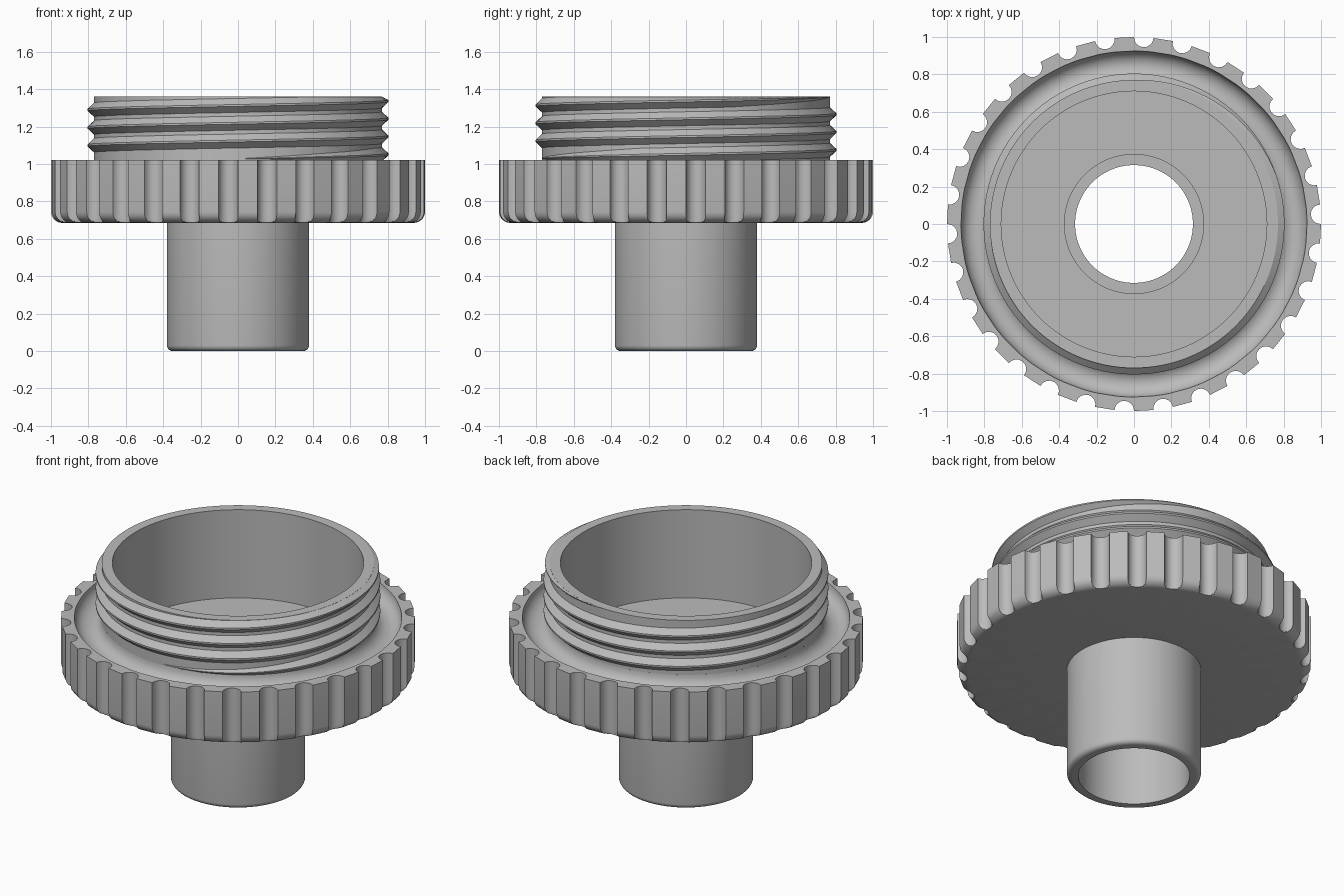
import bpy, bmesh
from math import cos, sin, pi, radians

cube = bpy.data.objects.get("Cube")
if cube:
    bpy.data.objects.remove(cube, do_unlink=True)

grey = bpy.data.materials.new("plain grey")
grey.use_nodes = True
colour = (0.5, 0.5, 0.5, 1)
grey.diffuse_color = colour
grey.node_tree.nodes["Principled BSDF"].inputs["Base Color"].default_value = colour


def loft(name, rings, closed=True):
    """Skin a list of equally long point rings with quads."""
    bm = bmesh.new()
    rows = [[bm.verts.new(p) for p in ring] for ring in rings]
    count = len(rows[0])
    for a, b in zip(rows, rows[1:]):
        for j in range(count if closed else count - 1):
            k = (j + 1) % count
            bm.faces.new((a[j], a[k], b[k], b[j]))
    mesh = bpy.data.meshes.new(name)
    bm.to_mesh(mesh)
    bm.free()
    mesh.materials.append(grey)
    obj = bpy.data.objects.new(name, mesh)
    bpy.context.collection.objects.link(obj)
    bpy.ops.object.select_all(action='DESELECT')
    obj.select_set(True)
    bpy.context.view_layer.objects.active = obj
    bpy.ops.object.shade_smooth_by_angle(angle=radians(30))
    return obj


def circle(r, z, count=120):
    return [(r * cos(2 * pi * j / count), r * sin(2 * pi * j / count), z)
            for j in range(count)]


def lathe(name, profile):
    return loft(name, [circle(r, z) for r, z in profile])


# Grip outline: thirty semicircular flutes with flat lands between them
GROOVES, FLUTE, STEPS = 30, 0.0523, 8
outline = []
for g in range(GROOVES):
    mid = radians(3) + 2 * pi * g / GROOVES
    for s in range(STEPS + 1):
        t = -pi / 2 + pi * s / STEPS
        dx, dy = 0.9986 - FLUTE * cos(t), FLUTE * sin(t)
        outline.append((dx * cos(mid) - dy * sin(mid), dx * sin(mid) + dy * cos(mid)))


def grip_ring(limit, z):
    """The grip outline, trimmed to a largest radius."""
    ring = []
    for x, y in outline:
        r = (x * x + y * y) ** 0.5
        f = min(1, limit / r)
        ring.append((x * f, y * f, z))
    return ring


# Flange: flat underside, rounded lower edge, fluted side, channel on top
BASE, TOP, FILLET = 0.685, 1.02, 0.06
rings = [grip_ring(0.37, BASE)]
for i in range(7):
    a = pi / 2 * i / 6
    rings.append(grip_ring(1 - FILLET + FILLET * sin(a), BASE + FILLET * (1 - cos(a))))
rings.append(grip_ring(2, TOP))
for i in range(13):
    a = pi * i / 12
    rings.append(grip_ring(0.8475 + 0.0775 * cos(a), TOP - 0.0775 * sin(a)))
loft("fluted_flange", rings)

# Collar: cup wall and the floor inside it
RIM = 1.36
lathe("collar", [(0.77, TOP), (0.77, RIM), (0.71, RIM), (0.71, 0.81), (0.372, 0.81)])

# Stem: counterbore, bore and rounded outer end
stem = [(0.372, 0.81), (0.372, 0.76), (0.315, 0.76), (0.315, 0)]
for i in range(6):
    a = pi / 2 * i / 5
    stem.append((0.35 + 0.03 * sin(a), 0.03 - 0.03 * cos(a)))
stem.append((0.38, BASE))
lathe("stem", stem)

# Thread: right-handed ridge that fades in and out
PITCH, TURNS, PER_TURN = 0.095, 3.5, 96
total = int(TURNS * PER_TURN)
sections = [[] for _ in range(4)]
for i in range(total + 1):
    turn = i / PER_TURN
    angle = -pi / 2 + 2 * pi * turn
    z = 1.028 + PITCH * turn
    fade = max(0.01, min(1, turn * 5, (TURNS - turn) * 5))
    section = [(0, -0.038), (0.035, -0.005), (0.035, 0.005), (0, 0.038)]
    for row, (out, up) in zip(sections, section):
        r = 0.7695 + out * fade
        row.append((r * cos(angle), r * sin(angle), min(RIM - 0.0005, z + up * fade)))
loft("thread", sections, closed=False)
